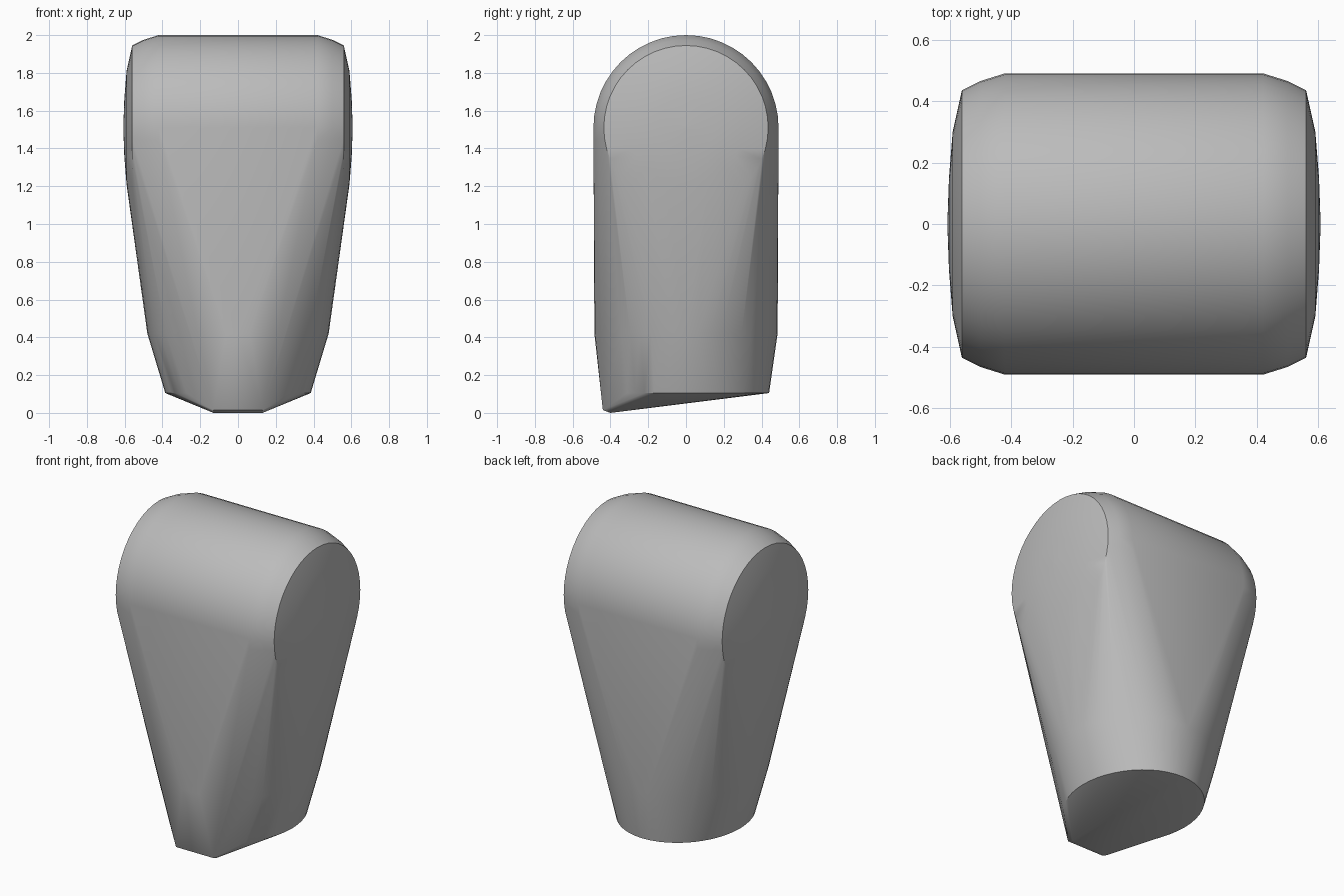
import bpy, bmesh
from math import sin, cos, tau

old = bpy.data.objects.get("Cube")
if old:
    bpy.data.objects.remove(old, do_unlink=True)

SEGMENTS = 48
HEAD_Z = 1.51

grey = bpy.data.materials.new("plain_grey")
grey.use_nodes = True
colour = (0.5, 0.5, 0.5, 1)
grey.diffuse_color = colour
grey.node_tree.nodes["Principled BSDF"].inputs["Base Color"].default_value = colour


def ring():
    return [(cos(tau * i / SEGMENTS), sin(tau * i / SEGMENTS)) for i in range(SEGMENTS)]


points = []

# Rounded head: a crosswise cylinder with softened rims and domed ends
for x, radius in [(0.42, 0.49), (0.50, 0.465), (0.56, 0.435),
                  (0.59, 0.30), (0.602, 0.15), (0.607, 0.01)]:
    for side in (-1, 1):
        points += [(side * x, radius * c, HEAD_Z + radius * s) for c, s in ring()]

# Tapered foot: two oval rings
for z, rx, ry in [(0.42, 0.48, 0.485), (0.105, 0.385, 0.44)]:
    points += [(rx * c, ry * s, z) for c, s in ring()]

# Lowered toe at the front
for x in (-0.13, 0.13):
    points += [(x, -0.44, 0.015), (x, -0.40, 0.0)]

# Stretch one skin around the head, foot and toe
bm = bmesh.new()
for p in points:
    bm.verts.new(p)
hull = bmesh.ops.convex_hull(bm, input=bm.verts[:])
loose = [v for v in bm.verts if not v.link_faces]
bmesh.ops.delete(bm, geom=loose, context='VERTS')
bmesh.ops.recalc_face_normals(bm, faces=bm.faces[:])

mesh = bpy.data.meshes.new("body")
bm.to_mesh(mesh)
bm.free()
mesh.materials.append(grey)
body = bpy.data.objects.new("body", mesh)
bpy.context.collection.objects.link(body)

# Smooth shading with a crisp cap rim and base edge
bpy.ops.object.select_all(action='DESELECT')
body.select_set(True)
bpy.context.view_layer.objects.active = body
bpy.ops.object.shade_smooth_by_angle(angle=0.52)
